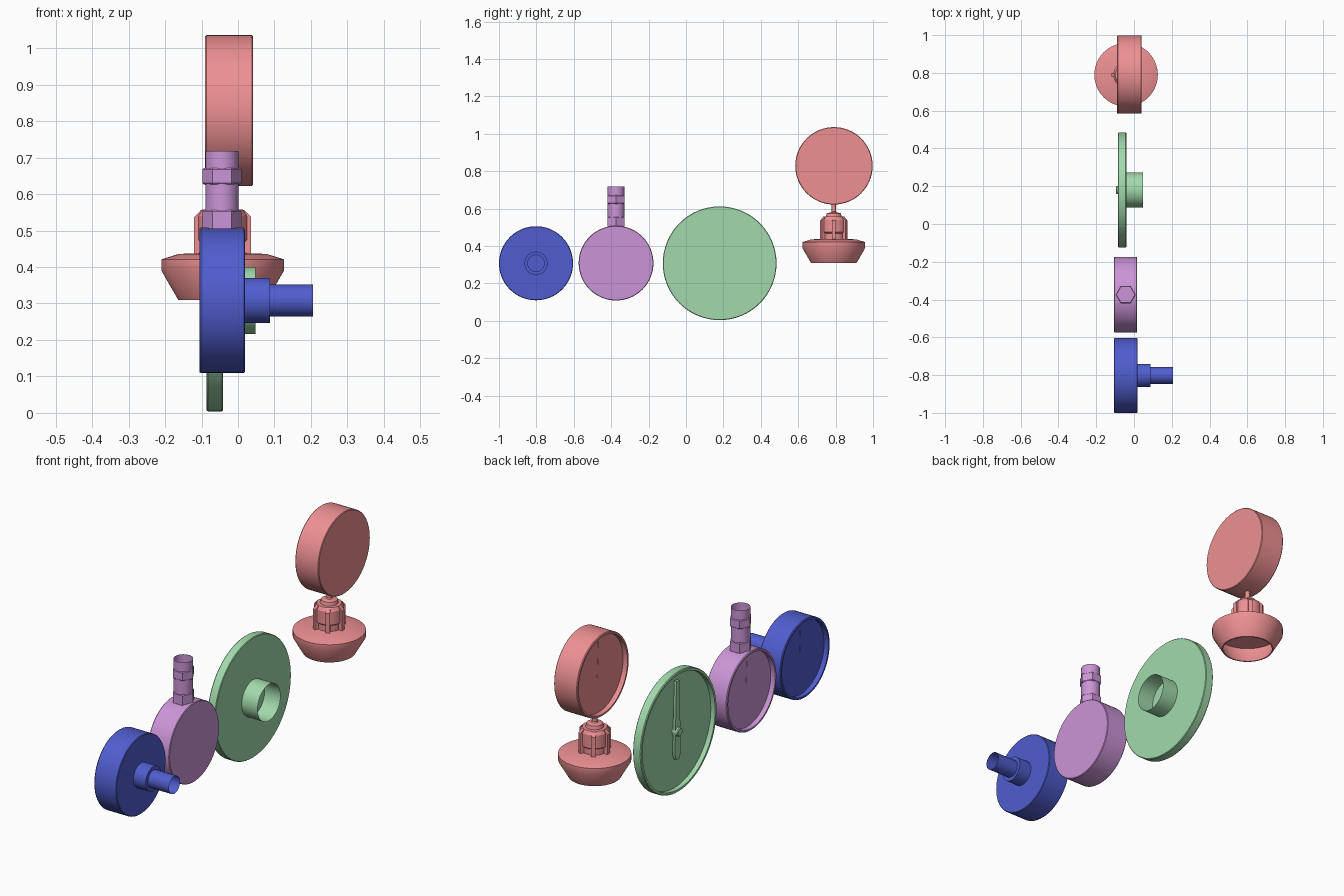
import bpy, bmesh, math
from mathutils import Matrix, Vector

if "Cube" in bpy.data.objects:
    bpy.data.objects.remove(bpy.data.objects["Cube"])

def mat(name, c):
    m = bpy.data.materials.new(name)
    m.diffuse_color = (*c, 1)
    m.use_nodes = True
    m.node_tree.nodes["Principled BSDF"].inputs["Base Color"].default_value = m.diffuse_color
    return m

RED = mat("red", (0.85, 0.28, 0.29))
GREEN = mat("green", (0.36, 0.70, 0.41))
PURPLE = mat("purple", (0.60, 0.30, 0.68))
BLUE = mat("blue", (0.08, 0.11, 0.62))

def finish(name, bm, material, normals=True):
    bmesh.ops.remove_doubles(bm, verts=bm.verts, dist=1e-5)
    if normals:
        bmesh.ops.recalc_face_normals(bm, faces=bm.faces)
    me = bpy.data.meshes.new(name)
    bm.to_mesh(me)
    bm.free()
    ob = bpy.data.objects.new(name, me)
    bpy.context.collection.objects.link(ob)
    me.materials.append(material)
    bpy.ops.object.select_all(action='DESELECT')
    ob.select_set(True)
    bpy.context.view_layer.objects.active = ob
    bpy.ops.object.shade_smooth_by_angle(angle=math.radians(30))
    return ob

def lathe(name, profile, centre, axis, material, n=64):
    """Spin (radius, height) points round the z or x axis."""
    bm = bmesh.new()
    vs = [bm.verts.new((r, 0, h)) for r, h in profile]
    es = [bm.edges.new(p) for p in zip(vs, vs[1:])]
    bmesh.ops.spin(bm, geom=vs + es, cent=(0, 0, 0), axis=(0, 0, 1),
                   angle=2 * math.pi, steps=n, use_duplicate=False)
    rot = Matrix.Rotation(math.pi / 2, 4, 'Y') if axis == 'x' else Matrix()
    bm.transform(Matrix.Translation(centre) @ rot)
    return finish(name, bm, material)

def prism(name, pts, thick, matrix, material):
    """Extrude an outline drawn in the local xz plane, centred on local y."""
    bm = bmesh.new()
    f = bm.faces.new([bm.verts.new((x, -thick / 2, z)) for x, z in pts])
    ext = bmesh.ops.extrude_face_region(bm, geom=[f])['geom']
    bmesh.ops.translate(bm, vec=(0, thick, 0),
                        verts=[v for v in ext if isinstance(v, bmesh.types.BMVert)])
    bm.transform(matrix)
    return finish(name, bm, material)

def dial(name, y, z, r, x0, x1, material, wall=0.012, recess=0.025):
    """Case with a raised rim round a recessed face on -x and a flat back."""
    lathe(name + "_case", [(0, x0 + recess), (r - wall, x0 + recess), (r - wall, x0),
                           (r - 0.003, x0), (r, x0 + 0.004), (r, x1 - 0.003),
                           (r - 0.003, x1), (0, x1)], (0, y, z), 'x', material)

def needle(name, y, z, x, tip, tail, w_tip, w_tail, material, thick=0.01):
    """Tapered pointer lying on the face, rotated so that its width runs along y."""
    pts = [(-w_tip, tip), (-w_tail, -tail * 0.8), (-w_tail * 0.5, -tail),
           (w_tail * 0.5, -tail), (w_tail, -tail * 0.8), (w_tip, tip)]
    m = Matrix.Translation((x, y, z)) @ Matrix.Rotation(math.pi / 2, 4, 'Z')
    prism(name, pts, thick, m, material)

# blue gauge with a stepped rear pipe
dial("rear_pipe_gauge", -0.802, 0.308, 0.198, -0.106, 0.019, BLUE)
needle("rear_pipe_gauge_needle", -0.802, 0.308, -0.077, 0.165, 0.02, 0.003, 0.012, BLUE)
lathe("rear_pipe", [(0.062, 0.017), (0.062, 0.088), (0.044, 0.088), (0.044, 0.206)],
      (0, -0.802, 0.308), 'x', BLUE)

# purple gauge with a fitting on top
PC = (-0.044, -0.374)
dial("top_fitting_gauge", -0.374, 0.309, 0.2, -0.106, 0.017, PURPLE)
needle("top_fitting_gauge_needle", -0.374, 0.309, -0.077, 0.165, 0.02, 0.003, 0.012, PURPLE)
lathe("top_fitting_pipe", [(0.045, 0.495), (0.045, 0.718)], (*PC, 0), 'z', PURPLE, 48)
for i, (a, b) in enumerate([(0.5, 0.556), (0.626, 0.672)]):
    lathe(f"hex_nut_{i}", [(0, a), (0.049, a), (0.053, a + 0.004),
                           (0.053, b - 0.004), (0.049, b), (0, b)], (*PC, 0), 'z', PURPLE, 6)

# green wide thin gauge with a short rear collar
GY, GZ = 0.18, 0.308
dial("wide_gauge", GY, GZ, 0.304, -0.086, -0.041, GREEN, 0.014, 0.024)
lathe("rear_collar", [(0.092, -0.043), (0.092, 0.048)], (0, GY, GZ), 'x', GREEN)
needle("wide_gauge_needle", GY, GZ, -0.074, 0.255, 0.14, 0.011, 0.024, GREEN, 0.014)
lathe("needle_hub", [(0, -0.094), (0.018, -0.094), (0.022, -0.09), (0.022, -0.062)],
      (0, GY, GZ), 'x', GREEN, 32)

# red gauge on a diaphragm seal
RC = (-0.042, 0.79)
dial("seal_gauge", 0.791, 0.829, 0.207, -0.09, 0.041, RED)
needle("seal_gauge_needle", 0.791, 0.829, -0.061, 0.172, 0.02, 0.003, 0.012, RED)
lathe("seal_bell", [(0, 0.4), (0.152, 0.4), (0.152, 0.388), (0.116, 0.31), (0.122, 0.31),
                    (0.168, 0.39), (0.168, 0.421), (0.12, 0.436), (0, 0.44)],
      (*RC, 0), 'z', RED)
lathe("seal_body", [(0.06, 0.43), (0.06, 0.468), (0.067, 0.474), (0.067, 0.54), (0.057, 0.557),
                    (0.042, 0.558), (0.038, 0.575), (0.016, 0.58), (0.012, 0.585),
                    (0.012, 0.63)], (*RC, 0), 'z', RED, 48)
for i in range(6):
    m = Matrix.Translation((*RC, 0)) @ Matrix.Rotation(i * math.pi / 3, 4, 'Z')
    prism(f"seal_rib_{i}", [(0.05, 0.43), (0.078, 0.43), (0.078, 0.537),
                            (0.06, 0.556), (0.05, 0.556)], 0.02, m, RED)
